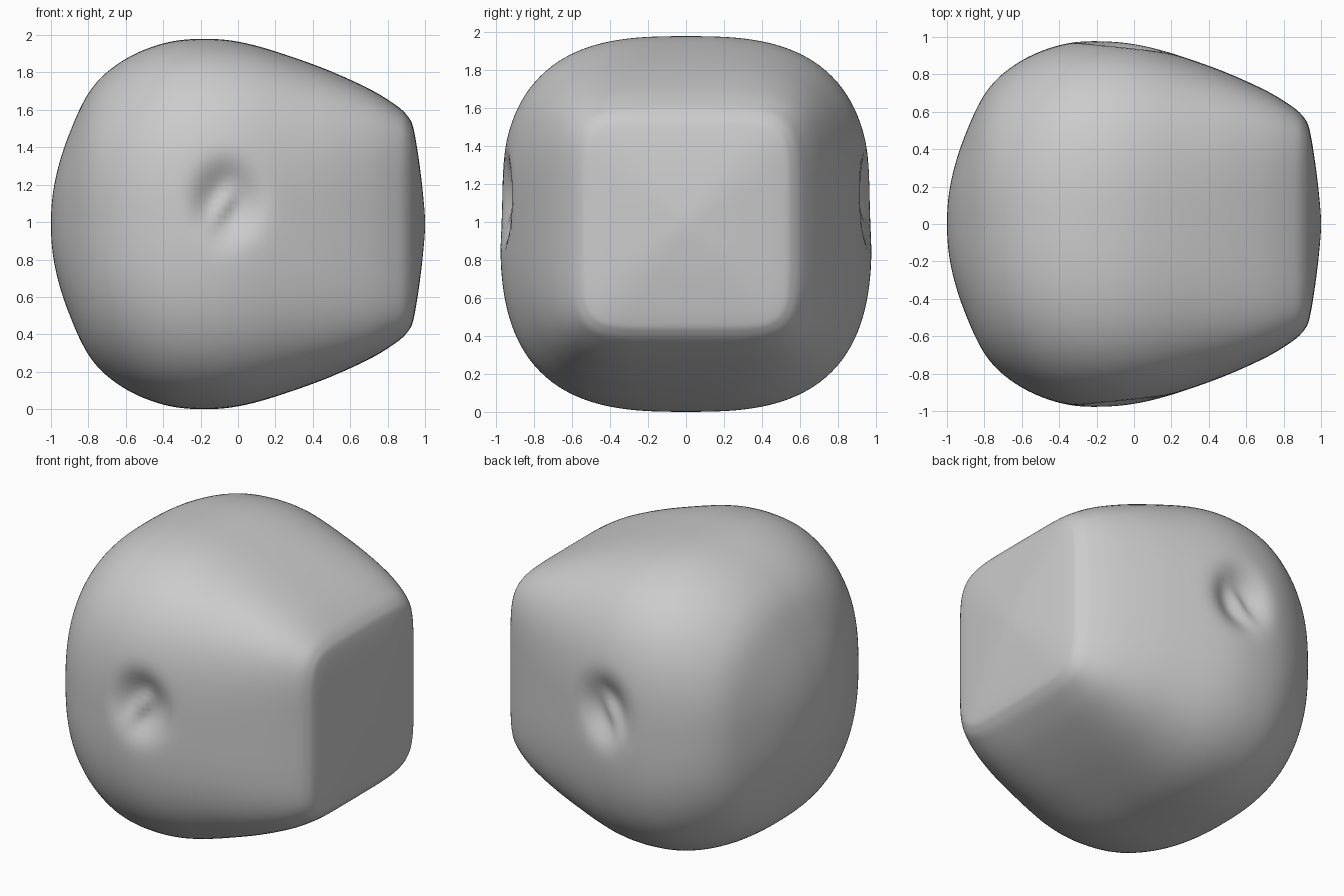
import bpy, bmesh, math

if "Cube" in bpy.data.objects:
    bpy.data.objects.remove(bpy.data.objects["Cube"])

# Profile along x: (x, half-size of section, squareness of section)
PROFILE = [
    (-1.0, 0.0, 2.3), (-0.98, 0.22, 2.3), (-0.91, 0.46, 2.4), (-0.79, 0.71, 2.5),
    (-0.63, 0.86, 2.6), (-0.42, 0.955, 2.75), (-0.2, 0.985, 2.85), (0.05, 0.96, 3.0),
    (0.4, 0.85, 3.4), (0.68, 0.73, 4.2), (0.84, 0.635, 5.2), (0.91, 0.57, 6.2),
    (0.94, 0.50, 6.5), (0.97, 0.32, 5.0), (0.99, 0.15, 4.0), (1.0, 0.0, 4.0),
]
STEPS, SIDES, ZC = 9, 160, 0.99


def smooth_profile(pts):
    """Catmull-Rom through the profile, mirrored past both poles."""
    ext = [(pts[1][0], -pts[1][1], pts[1][2])] + pts + [(pts[-2][0], -pts[-2][1], pts[-2][2])]
    out = []
    for i in range(1, len(ext) - 2):
        p = ext[i - 1:i + 3]
        for k in range(STEPS):
            t = k / STEPS
            out.append(tuple(
                0.5 * (2 * b + (c - a) * t + (2 * a - 5 * b + 4 * c - d) * t * t
                       + (3 * b - a - 3 * c + d) * t ** 3)
                for a, b, c, d in zip(*p)))
    return out[1:]


def dent(x, z):
    """Inward depth of the puckered side dimple."""
    u, v = x + 0.06, z - 1.11
    pit = 0.10 * math.exp(-((u / 0.16) ** 2 + (v / 0.19) ** 2) ** 1.4)
    across, along = 0.83 * (u + 0.03) - 0.55 * (v + 0.04), 0.55 * u + 0.83 * (v + 0.04)
    ridge = 0.04 * math.exp(-(across / 0.045) ** 2 - (along / 0.12) ** 2)
    return pit - ridge


bm = bmesh.new()

# Lofted body with a dimple on each side
rings = []
for x, r, n in smooth_profile(PROFILE):
    ring = []
    for j in range(SIDES):
        a = 2 * math.pi * j / SIDES
        c, s = math.cos(a), math.sin(a)
        q = max(r, 0.001) / (abs(c) ** n + abs(s) ** n) ** (1 / n)
        y, z = q * c * 0.995, ZC + q * s * 1.005
        if abs(c) > 0.7:
            y -= math.copysign(dent(x, z), y)
        ring.append(bm.verts.new((x, y, z)))
    rings.append(ring)

for a, b in zip(rings, rings[1:]):
    for j in range(SIDES):
        k = (j + 1) % SIDES
        bm.faces.new((a[j], a[k], b[k], b[j]))

# Close both poles
for ring, px in ((rings[0], -1.0), (rings[-1], 1.0)):
    tip = bm.verts.new((px, 0, ZC))
    for j in range(SIDES):
        bm.faces.new((ring[j], ring[(j + 1) % SIDES], tip))

bmesh.ops.recalc_face_normals(bm, faces=bm.faces)
mesh = bpy.data.meshes.new("rounded_block")
bm.to_mesh(mesh)
bm.free()
mesh.polygons.foreach_set("use_smooth", [True] * len(mesh.polygons))
body = bpy.data.objects.new("rounded_block", mesh)
bpy.context.collection.objects.link(body)
